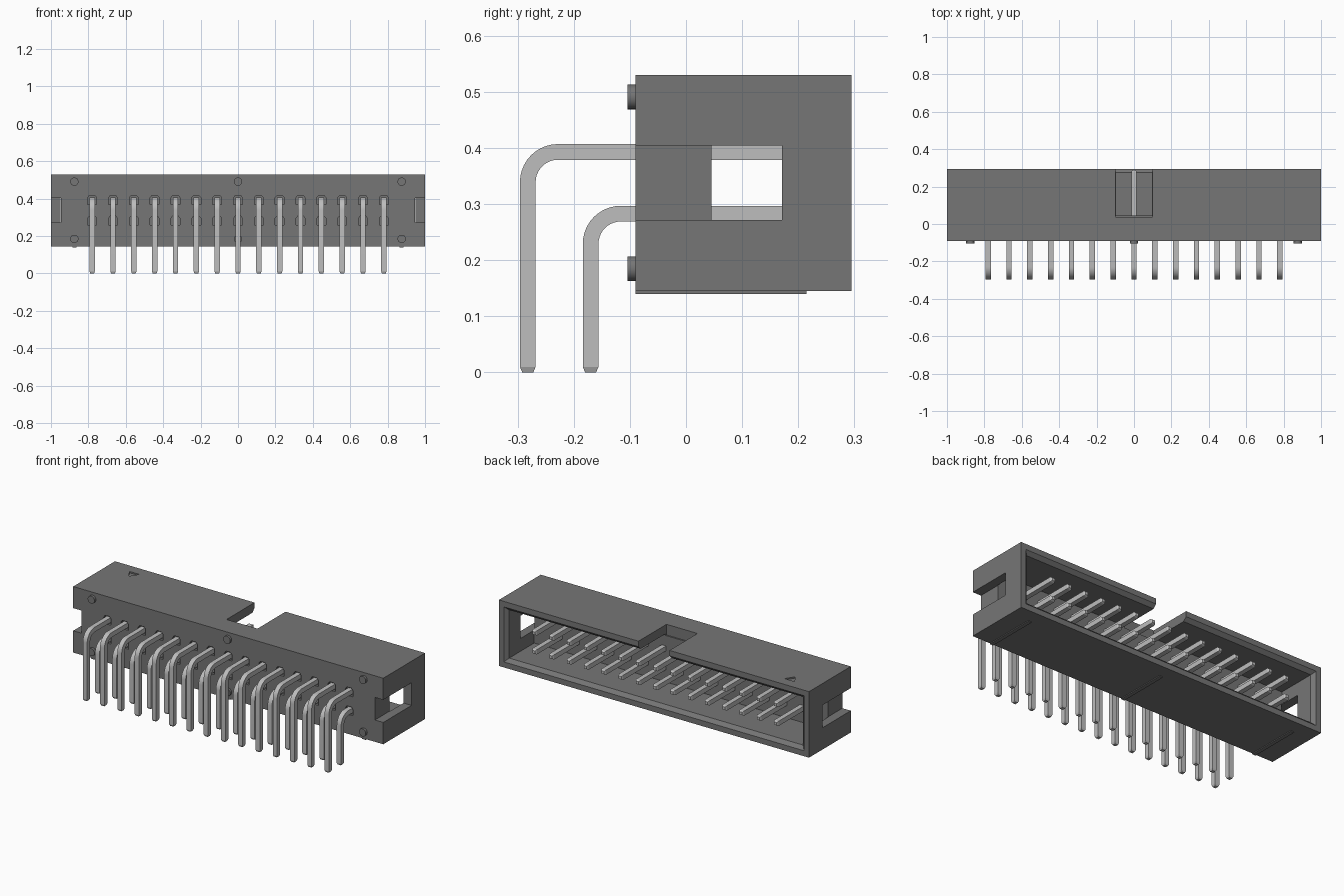
import bpy, bmesh, math
from mathutils import Vector, Matrix

cube = bpy.data.objects.get("Cube")
if cube:
    bpy.data.objects.remove(cube, do_unlink=True)


def material(name, colour):
    m = bpy.data.materials.new(name)
    m.use_nodes = True
    m.diffuse_color = colour
    m.node_tree.nodes["Principled BSDF"].inputs["Base Color"].default_value = colour
    return m


PLASTIC = material("grey plastic", (0.18, 0.18, 0.18, 1))
METAL = material("light metal", (0.51, 0.51, 0.51, 1))


def finish(name, bm, mat):
    bmesh.ops.recalc_face_normals(bm, faces=bm.faces)
    me = bpy.data.meshes.new(name)
    bm.to_mesh(me)
    bm.free()
    me.materials.append(mat)
    ob = bpy.data.objects.new(name, me)
    bpy.context.collection.objects.link(ob)
    return ob


def select(ob):
    bpy.ops.object.select_all(action='DESELECT')
    ob.select_set(True)
    bpy.context.view_layer.objects.active = ob


def loft(bm, rings):
    """Skin closed rings of points and cap both ends."""
    loops = [[bm.verts.new(p) for p in ring] for ring in rings]
    for a, b in zip(loops, loops[1:]):
        n = len(a)
        for i in range(n):
            j = (i + 1) % n
            bm.faces.new((a[i], a[j], b[j], b[i]))
    bm.faces.new(loops[0])
    bm.faces.new(loops[-1])


def rect(y, x0, x1, z0, z1):
    return [(x0, y, z0), (x1, y, z0), (x1, y, z1), (x0, y, z1)]


def box(bm, x, y, z):
    loft(bm, [rect(y[0], *x, *z), rect(y[1], *x, *z)])


def cut(target, bm):
    """Subtract a cutter mesh from the target."""
    cutter = finish("cutter", bm, PLASTIC)
    cutter.hide_render = True
    mod = target.modifiers.new("cut", 'BOOLEAN')
    mod.operation = 'DIFFERENCE'
    mod.solver = 'EXACT'
    mod.object = cutter
    select(target)
    bpy.ops.object.modifier_apply(modifier=mod.name)
    bpy.data.objects.remove(cutter, do_unlink=True)


FRONT, BACK, BOTTOM, TOP = -0.09, 0.295, 0.145, 0.53
FLOOR, WALL, LIP = 0.045, 0.052, 0.02
PITCH, COUNT, PIN = 0.1114, 15, 0.014
ROWS = {"upper": (0.393, -0.282), "lower": (0.283, -0.170)}
FIRST_X = -PITCH * (COUNT - 1) / 2

# Shroud block
bm = bmesh.new()
box(bm, (-1, 1), (FRONT, BACK), (BOTTOM, TOP))
shroud = finish("shroud", bm, PLASTIC)

# Open cavity with a chamfered lip
bm = bmesh.new()
rings = []
for y, grow in ((FLOOR, 0), (BACK - LIP, 0), (BACK + LIP, 2 * LIP)):
    w = WALL - grow
    rings.append(rect(y, -1 + w, 1 - w, BOTTOM + w, TOP - w))
loft(bm, rings)
cut(shroud, bm)

# Keying notch in the top wall
bm = bmesh.new()
box(bm, (-0.1, 0.1), (0.037, 0.4), (TOP - WALL - 0.01, 0.6))
cut(shroud, bm)

# Side latch slots, open into the cavity
bm = bmesh.new()
for s in (-1, 1):
    box(bm, sorted((s * 0.946, s * 1.1)), (-0.2, 0.171), (0.272, 0.404))
cut(shroud, bm)

# Pockets around the pins, with clipped upper corners
bm = bmesh.new()
for z, _ in ROWS.values():
    for i in range(COUNT):
        x = FIRST_X + i * PITCH
        outline = [(-1, -1), (1, -1), (1, 0.5), (0.6, 1), (-0.6, 1), (-1, 0.5)]
        loft(bm, [[(x + 0.024 * u, y, z + 0.024 * v) for u, v in outline]
                  for y in (-0.12, FRONT + 0.015)])
cut(shroud, bm)

# Engraved first-pin triangle
bm = bmesh.new()
loft(bm, [[(-0.865, 0.235, z), (-0.8, 0.235, z), (-0.833, 0.185, z)]
          for z in (TOP - 0.008, TOP + 0.05)])
cut(shroud, bm)

# Stand-off pegs on the front face
bm = bmesh.new()
for x in (-0.875, 0, 0.875):
    for z in (0.185, 0.491):
        bmesh.ops.create_cone(
            bm, cap_ends=True, segments=24, radius1=0.022, radius2=0.022, depth=0.024,
            matrix=Matrix.Translation((x, FRONT - 0.002, z)) @ Matrix.Rotation(math.pi / 2, 4, 'X'))
pegs = finish("standoff_pegs", bm, PLASTIC)
select(pegs)
bpy.ops.object.shade_smooth_by_angle(angle=math.radians(35))

# Thin ribs under the shroud
bm = bmesh.new()
for x in (-0.875, 0, 0.875):
    box(bm, (x - 0.011, x + 0.011), (FRONT, 0.215), (0.14, BOTTOM + 0.01))
finish("bottom_ribs", bm, PLASTIC)


# Bent square pins, one arrayed object per row
def pin_row(name, z, y):
    radius, tip = 0.054, 0.01
    path = [((y, 0), 0, 0.7), ((y, tip), 0, 1)]
    for i in range(11):
        a = math.pi / 2 * i / 10
        path.append(((y + radius * (1 - math.cos(a)), z - radius * (1 - math.sin(a))), a, 1))
    path += [((0.28, z), math.pi / 2, 1), ((0.29, z), math.pi / 2, 0.6)]
    rings = []
    for (py, pz), a, scale in path:
        h = PIN * scale
        side = Vector((0, math.cos(a), -math.sin(a))) * h
        mid, across = Vector((FIRST_X, py, pz)), Vector((h, 0, 0))
        rings.append([mid - across - side, mid + across - side,
                      mid + across + side, mid - across + side])
    bm = bmesh.new()
    loft(bm, rings)
    row = finish(name, bm, METAL)
    select(row)
    bpy.ops.object.shade_smooth_by_angle(angle=math.radians(15))
    mod = row.modifiers.new("row", 'ARRAY')
    mod.count = COUNT
    mod.use_relative_offset = False
    mod.use_constant_offset = True
    mod.constant_offset_displace = (PITCH, 0, 0)
    bpy.ops.object.modifier_apply(modifier=mod.name)


for label, (z, y) in ROWS.items():
    pin_row(label + "_pins", z, y)
